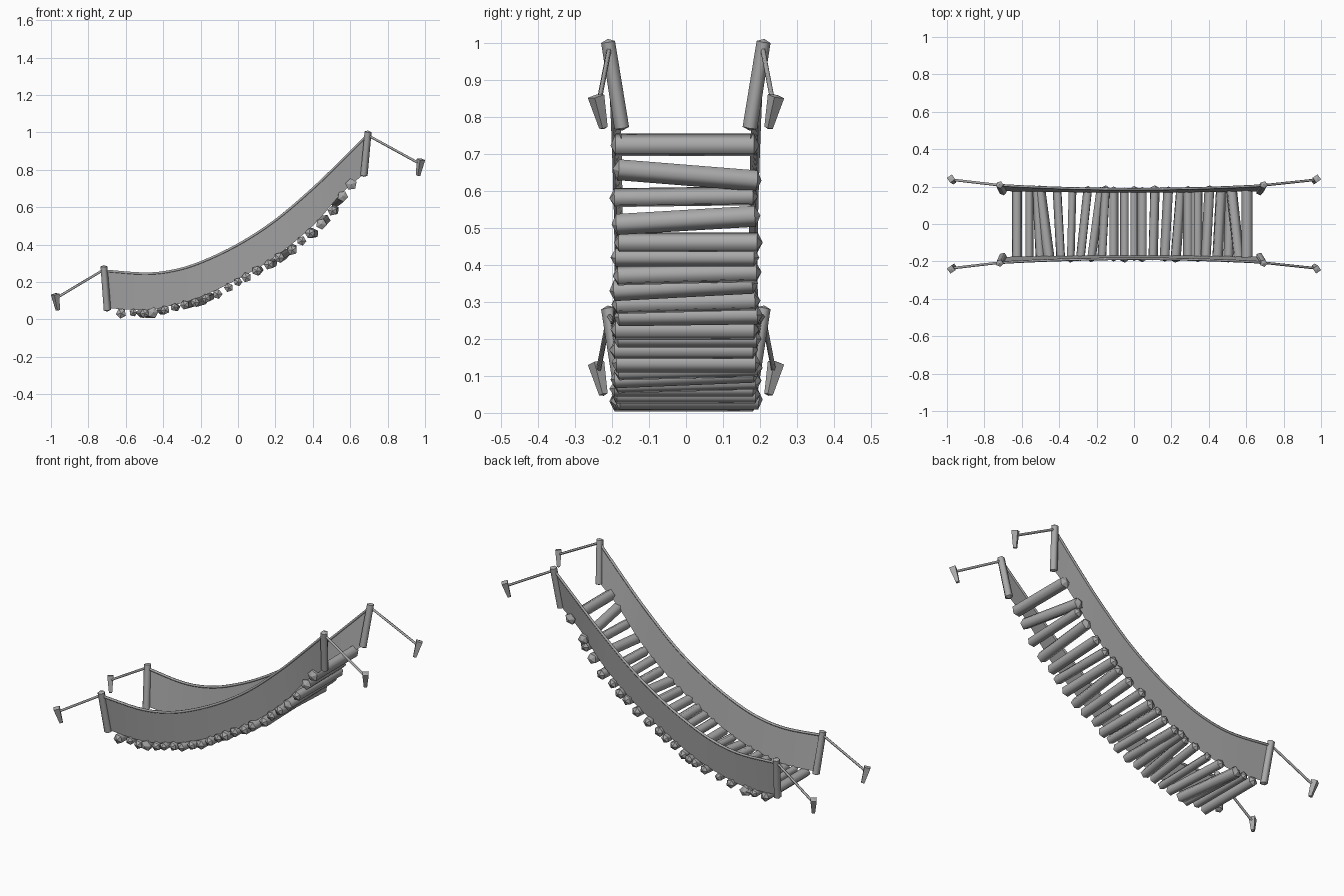
import bpy, bmesh
from math import cos, sin, tau
from mathutils import Vector

cube = bpy.data.objects.get("Cube")
if cube:
    bpy.data.objects.remove(cube)

grey = bpy.data.materials.new("weathered_grey")
grey.use_nodes = True
colour = (0.4, 0.4, 0.4, 1)
grey.diffuse_color = colour
grey.node_tree.nodes["Principled BSDF"].inputs["Base Color"].default_value = colour


def finish(name, bm):
    mesh = bpy.data.meshes.new(name)
    bmesh.ops.recalc_face_normals(bm, faces=bm.faces[:])
    bm.to_mesh(mesh)
    bm.free()
    mesh.materials.append(grey)
    obj = bpy.data.objects.new(name, mesh)
    bpy.context.collection.objects.link(obj)
    return obj


def pole(name, start, end, r0, r1, sides=5, tip=0.0, turn=0.0):
    """Smooth-sided pole with flat-shaded, slightly pointed ends."""
    a, b = Vector(start), Vector(end)
    axis = (b - a).normalized()
    u = axis.orthogonal().normalized()
    v = axis.cross(u)
    bm = bmesh.new()
    rings = []
    for centre, r in ((a, r0), (b, r1)):
        rings.append([bm.verts.new(centre + r * (u * cos(t) + v * sin(t)))
                      for t in (turn + tau * i / sides for i in range(sides))])
    caps = [bm.verts.new(a - axis * tip), bm.verts.new(b + axis * tip)]
    for i in range(sides):
        j = (i + 1) % sides
        side = bm.faces.new((rings[0][i], rings[0][j], rings[1][j], rings[1][i]))
        side.smooth = sides > 4
        for ring, cap in zip(rings, caps):
            bm.faces.new((ring[i], ring[j], cap))
    return finish(name, bm)


def smooth_path(points, steps=4):
    """Points of a Catmull-Rom curve through the given (x, z) points."""
    p = [Vector(q) for q in points]
    p = [2 * p[0] - p[1]] + p + [2 * p[-1] - p[-2]]
    out = []
    for i in range(1, len(p) - 2):
        a, b, c, d = p[i - 1:i + 3]
        for k in range(steps):
            t = k / steps
            out.append(0.5 * (2 * b + (c - a) * t + (2 * a - 5 * b + 4 * c - d) * t**2
                              + (3 * b - a - 3 * c + d) * t**3))
    return out + [p[-2]]


# Sagging edges of the side sheets
top = smooth_path([(-.71, .26), (-.5, .245), (-.35, .26), (-.2, .305), (0, .4),
                   (.2, .53), (.4, .70), (.55, .845), (.69, .985)])
low = smooth_path([(-.70, .06), (-.5, .05), (-.35, .075), (-.2, .12), (0, .215),
                   (.2, .335), (.4, .50), (.55, .67), (.665, .77)])

for side, label in ((-1, "right"), (1, "left")):
    # Side sheet leaning outward
    bm = bmesh.new()
    rows = []
    for path, mid, flare in ((low, .168, .008), (top, .186, .02)):
        rows.append([bm.verts.new((p.x, side * (mid + flare * (p.x / .7)**2), p.y))
                     for p in path])
    for i in range(len(top) - 1):
        face = bm.faces.new((rows[0][i], rows[0][i + 1], rows[1][i + 1], rows[1][i]))
        face.smooth = True
    rope_points = [v.co.copy() for v in rows[1]]
    finish(label + "_side_sheet", bm)

    # Hand rope along the top edge
    curve = bpy.data.curves.new(label + "_hand_rope", "CURVE")
    curve.dimensions = "3D"
    curve.bevel_depth = 0.007
    curve.bevel_resolution = 1
    curve.use_fill_caps = True
    spline = curve.splines.new("POLY")
    spline.points.add(len(rope_points) - 1)
    for point, co in zip(spline.points, rope_points):
        point.co = (*co, 1)
    curve.materials.append(grey)
    rope = bpy.data.objects.new(label + "_hand_rope", curve)
    bpy.context.collection.objects.link(rope)

    # Posts, guy ropes and stakes at the low and high ends
    for end, sign, z in (("low", -1, .05), ("high", 1, .77)):
        foot = .70 if sign < 0 else .672
        head = .718 if sign < 0 else .694
        pole(f"{label}_{end}_post", (sign * foot, side * .173, z),
             (sign * head, side * .21, z + .232), .021, .02, 5, .008, .4)
        pole(f"{label}_{end}_guy_rope", (sign * head, side * .207, z + .215),
             (sign * .977, side * .237, z + .06), .007, .007, 5)
        pole(f"{label}_{end}_stake", (sign * .963, side * .223, z),
             (sign * .978, side * .243, z + .085), .012, .023, 4, .004, .6)

# Floor logs: front end x and z, back end shift in x and z, radius
logs = [(-.625, .032, 0, 0, .028), (-.56, .036, 0, 0, .022), (-.50, .032, -.02, .004, .025),
        (-.455, .036, -.05, 0, .03), (-.39, .05, -.02, 0, .025), (-.34, .065, .01, 0, .022),
        (-.285, .077, .04, .01, .025), (-.23, .09, .05, .015, .025), (-.17, .112, .02, .01, .025),
        (-.11, .135, 0, 0, .027), (-.05, .17, 0, 0, .025), (0, .20, 0, 0, .024),
        (.045, .225, 0, 0, .028), (.10, .26, .01, .005, .027), (.165, .293, .02, .01, .028),
        (.22, .33, .03, .02, .029), (.29, .37, 0, .01, .028), (.34, .42, 0, 0, .026),
        (.385, .46, .02, 0, .028), (.445, .51, .02, .022, .03), (.505, .58, .01, .005, .027),
        (.56, .658, -.04, -.03, .03), (.605, .722, 0, 0, .032)]
for i, (x, z, dx, dz, r) in enumerate(logs):
    shift = .006 * ((i * 3) % 5 - 2) / 2
    pole(f"floor_log_{i + 1}", (x, -.187 + shift, z), (x + dx, .187 + shift, z + dz),
         r, r, 5, .014, i * 1.9)
